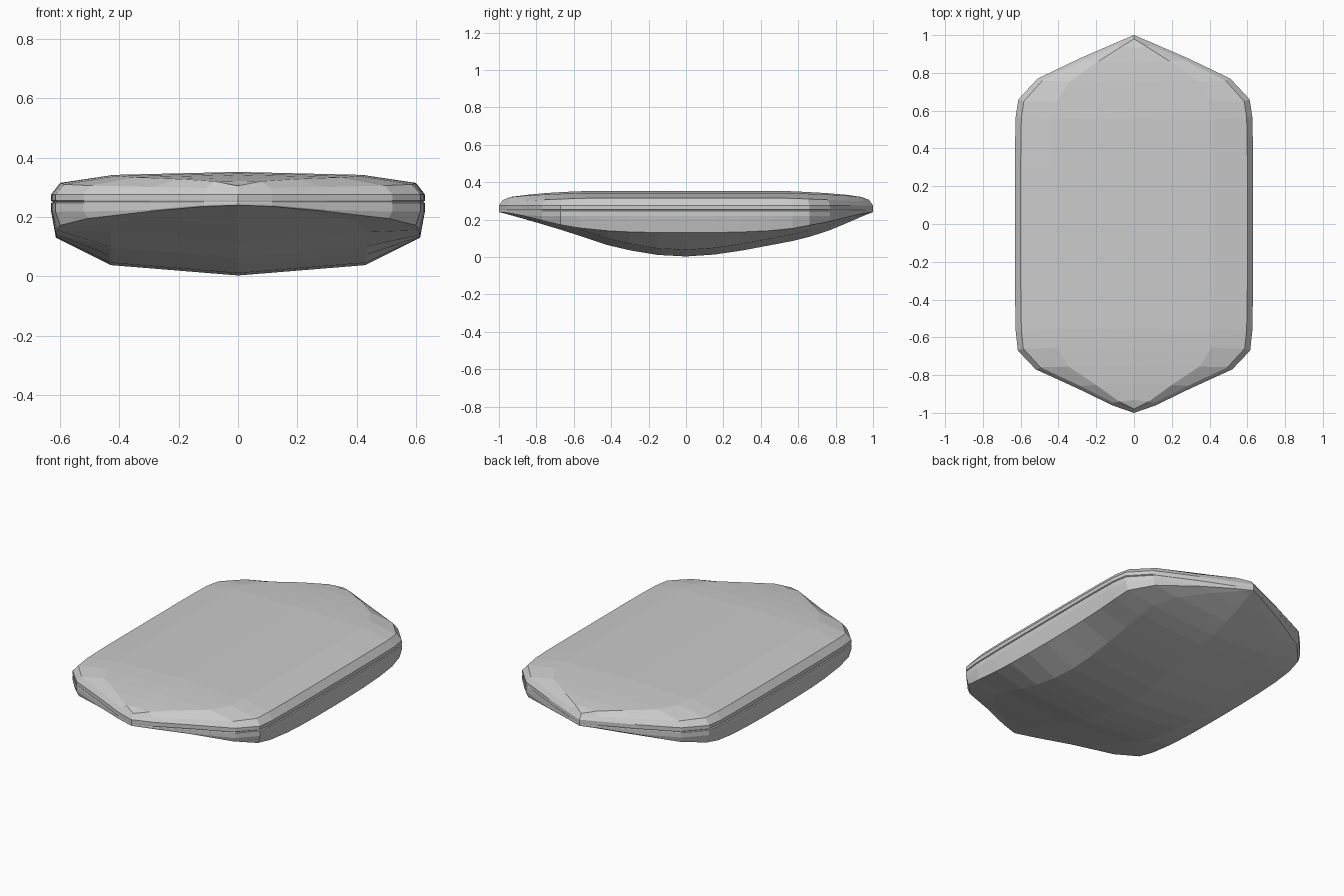
import bpy, bmesh

# stations along y: y, half width, keel z, chine z, rim z, crown z
STATIONS = [
    (-1.00, 0.000, .240, .240, .296, .305),
    (-0.96, 0.115, .230, .236, .298, .322),
    (-0.87, 0.300, .205, .220, .301, .333),
    (-0.77, 0.520, .176, .195, .306, .342),
    (-0.67, 0.615, .146, .172, .310, .348),
    (-0.57, 0.626, .114, .155, .314, .352),
    (-0.42, 0.629, .064, .140, .315, .352),
    (-0.30, 0.630, .036, .134, .315, .352),
    (-0.15, 0.630, .011, .131, .315, .352),
    (0.00, 0.630, .003, .130, .315, .352),
    (0.15, 0.630, .013, .131, .315, .352),
    (0.30, 0.630, .035, .134, .315, .352),
    (0.45, 0.629, .063, .141, .315, .352),
    (0.57, 0.626, .086, .153, .314, .352),
    (0.66, 0.612, .108, .170, .310, .348),
    (0.77, 0.510, .144, .190, .306, .342),
    (0.88, 0.280, .190, .218, .301, .333),
    (0.96, 0.095, .225, .235, .298, .322),
    (1.00, 0.000, .240, .240, .296, .305),
]


def half_section(w, keel, chine, rim, crown):
    """Keel to crown: (x, z, y scale); side has a shallow seam."""
    k = w / .63
    return [
        (0, keel, 1),
        (.43 * k, min(keel + .035 * k, chine), 1),
        (w - .016 * k, chine, 1),
        (w, max(.218, chine + .004), 1),
        (w, .247, 1),
        (w - .006 * k, .251, .999),
        (w, .255, 1),
        (w, .276, 1),
        (w - .03 * k, rim, .985),
        (.42 * k, crown - .01 * k, .98),
        (0, crown, .97),
    ]


# cushion-shaped shell lofted through the stations
bm = bmesh.new()
rings = []
for y, w, *zs in STATIONS:
    half = half_section(w, *zs)
    full = half + [(-x, z, s) for x, z, s in half[-2:0:-1]]
    rings.append([bm.verts.new((x, y * s, z)) for x, z, s in full])
n = len(rings[0])
for a, b in zip(rings, rings[1:]):
    for i in range(n):
        j = (i + 1) % n
        bm.faces.new((a[i], a[j], b[j], b[i]))

# close the two pointed ends
bmesh.ops.remove_doubles(bm, verts=bm.verts, dist=.0005)
bmesh.ops.dissolve_degenerate(bm, dist=.0005, edges=bm.edges)
open_edges = [e for e in bm.edges if e.is_boundary]
if open_edges:
    bmesh.ops.holes_fill(bm, edges=open_edges, sides=0)
bmesh.ops.recalc_face_normals(bm, faces=bm.faces)

mesh = bpy.data.meshes.new("shell")
bm.to_mesh(mesh)
bm.free()
shell = bpy.data.objects.new("shell", mesh)
bpy.context.collection.objects.link(shell)
